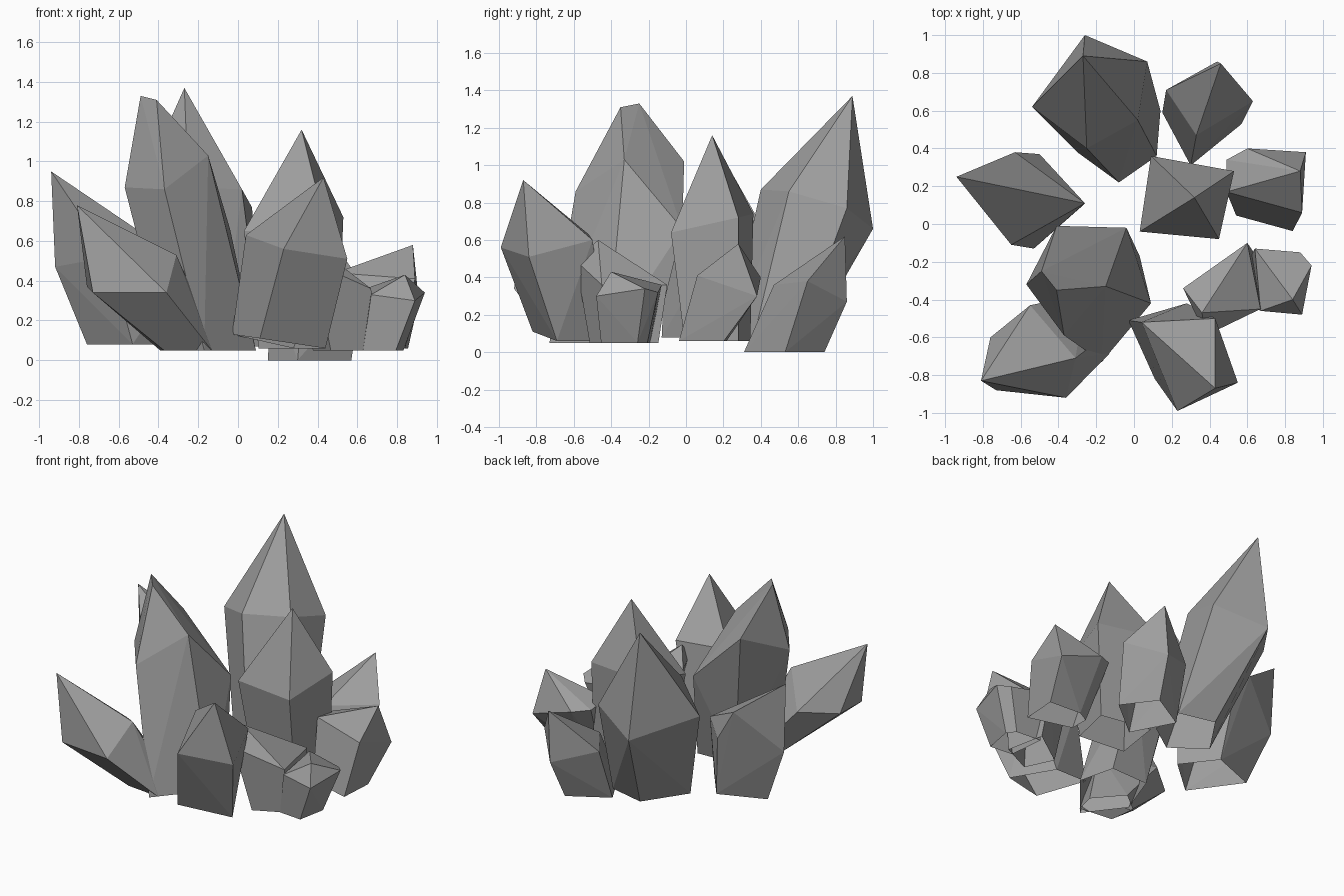
import bpy, bmesh
from mathutils import Vector

if "Cube" in bpy.data.objects:
    bpy.data.objects.remove(bpy.data.objects["Cube"])

stone = bpy.data.materials.new("stone_grey")
stone.diffuse_color = (.34, .34, .34, 1)
stone.use_nodes = True
stone.node_tree.nodes["Principled BSDF"].inputs["Base Color"].default_value = stone.diffuse_color


def scaled_foot(shoulder, base, k):
    """Shoulder ring scaled by k, flattened and moved to the base centre."""
    ring = [Vector(p) for p in shoulder]
    mid = sum(ring, Vector()) / len(ring)
    return [(base[0] + (p.x - mid.x) * k, base[1] + (p.y - mid.y) * k, base[2]) for p in ring]


def crystal(name, tips, shoulder, foot):
    """Faceted shard: foot ring, shoulder ring and tips; the underside stays open."""
    bm = bmesh.new()
    low = [bm.verts.new(p) for p in foot]
    for p in shoulder + tips:
        bm.verts.new(p)
    bmesh.ops.convex_hull(bm, input=bm.verts[:])
    bmesh.ops.delete(bm, geom=[v for v in bm.verts if not v.link_faces], context='VERTS')
    low = set(v for v in low if v.is_valid)
    under = [f for f in bm.faces if all(v in low for v in f.verts)]
    bmesh.ops.delete(bm, geom=under, context='FACES')
    bmesh.ops.dissolve_limit(bm, angle_limit=0.05, verts=bm.verts[:], edges=bm.edges[:])
    bmesh.ops.recalc_face_normals(bm, faces=bm.faces[:])
    me = bpy.data.meshes.new(name)
    bm.to_mesh(me)
    bm.free()
    me.materials.append(stone)
    ob = bpy.data.objects.new(name, me)
    bpy.context.collection.objects.link(ob)


# Back row
crystal("back_tall_crystal", [(-.27, .89, 1.37)],
        [(.07, .86, .77), (.02, .55, .86), (-.25, .40, .87), (-.54, .62, .76), (-.26, 1.0, .66)],
        [(.14, .60, .07), (.12, .36, .07), (-.08, .22, .07), (-.30, .38, .07), (-.11, .66, .07)])
crystal("back_right_crystal", [(.46, .85, .62)],
        [(.63, .65, .38), (.44, .86, .27), (.17, .71, .36), (.33, .47, .36)],
        [(.57, .53, 0), (.41, .74, 0), (.15, .59, 0), (.30, .31, 0)])

# Middle
ring = [(.03, -.04, .65), (.45, -.08, .64), (.53, .28, .72), (.09, .36, .74)]
crystal("centre_crystal", [(.32, .14, 1.16)], ring, scaled_foot(ring, (.30, .16, .06), .8))
ring = [(.49, .17, .44), (.89, .06, .41), (.91, .38, .30), (.60, .40, .40), (.49, .34, .42)]
crystal("right_crystal", [(.88, .28, .58)], ring, scaled_foot(ring, (.68, .12, .06), .75))
crystal("left_crystal", [(-.94, .25, .95)],
        [(-.26, .11, .49), (-.50, .37, .50), (-.63, .38, .72), (-.92, .24, .47), (-.65, -.11, .52)],
        [(-.28, .09, .08), (-.45, .31, .08), (-.76, .19, .08), (-.53, -.13, .08)])

# Front left pair: tall chisel-topped shard with a leaning one
crystal("front_left_tall_crystal", [(-.49, -.25, 1.33), (-.41, -.35, 1.31)],
        [(-.15, -.33, 1.03), (-.04, -.02, .66), (-.41, -.01, 1.02), (-.57, -.32, .87), (-.37, -.59, .86)],
        [(.09, -.42, .05), (.03, -.17, .05), (-.25, -.18, .05), (-.36, -.48, .05), (-.17, -.73, .05)])
ring = [(-.36, -.92, .34), (-.31, -.71, .53), (-.55, -.43, .39), (-.76, -.60, .37), (-.73, -.88, .34)]
crystal("front_left_leaning_crystal", [(-.81, -.83, .78)], ring, scaled_foot(ring, (-.25, -.55, .05), .65))

# Front right shard and two small stubs
crystal("front_right_crystal", [(.43, -.87, .92)],
        [(.23, -.99, .56), (.55, -.84, .51), (.43, -.50, .60), (.04, -.52, .63)],
        [(-.03, -.51, .13), (.11, -.82, .11), (.44, -.69, .06), (.28, -.42, .06)])
ring = [(.26, -.34, .50), (.60, -.10, .36), (.67, -.45, .36), (.38, -.59, .49)]
crystal("small_inner_crystal", [(.36, -.47, .60)], ring, scaled_foot(ring, (.54, -.35, .05), .75))
ring = [(.67, -.46, .33), (.89, -.48, .30), (.94, -.22, .34), (.88, -.15, .32), (.64, -.13, .36)]
crystal("small_outer_crystal", [(.84, -.40, .43)], ring, scaled_foot(ring, (.73, -.31, .05), .75))
